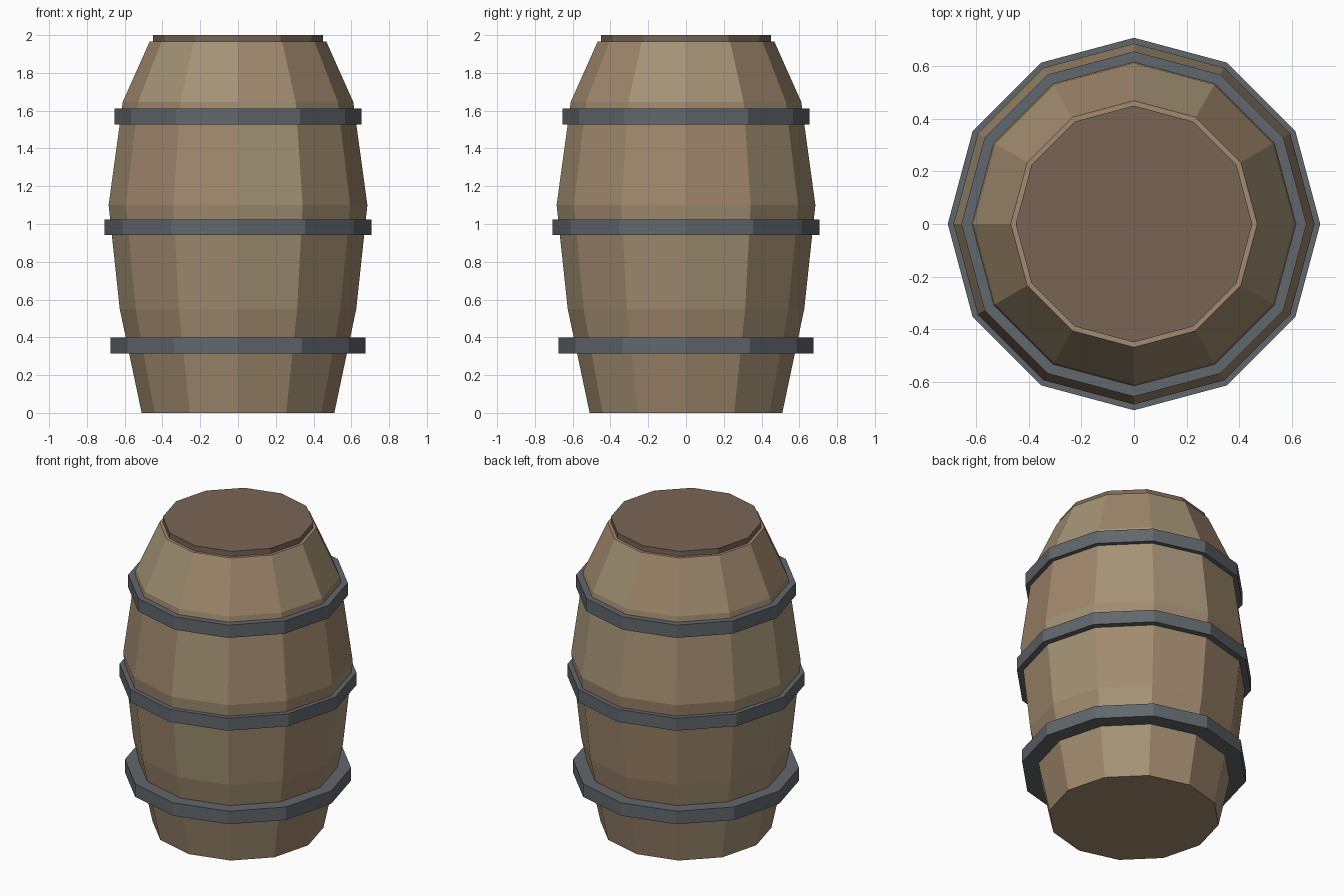
import bpy, bmesh, math, random

if "Cube" in bpy.data.objects:
    bpy.data.objects.remove(bpy.data.objects["Cube"])

random.seed(4)
SIDES = 12


def material(name, rgb):
    m = bpy.data.materials.new(name)
    m.diffuse_color = (*rgb, 1)
    m.use_nodes = True
    m.node_tree.nodes["Principled BSDF"].inputs["Base Color"].default_value = m.diffuse_color
    return m


def lathe(name, profile, mats, closed=False):
    """Revolve (radius, z) points; open profiles get flat end caps."""
    bm = bmesh.new()
    rings = []
    for r, z in profile:
        rings.append([bm.verts.new((r * math.cos(i * math.tau / SIDES),
                                    r * math.sin(i * math.tau / SIDES), z))
                      for i in range(SIDES)])
    pairs = list(zip(rings, rings[1:]))
    if closed:
        pairs.append((rings[-1], rings[0]))
    for a, b in pairs:
        for i in range(SIDES):
            j = (i + 1) % SIDES
            f = bm.faces.new((a[i], a[j], b[j], b[i]))
            f.material_index = random.randrange(len(mats))
    if not closed:
        bm.faces.new(rings[0][::-1])
        bm.faces.new(rings[-1])
    bmesh.ops.recalc_face_normals(bm, faces=bm.faces[:])
    me = bpy.data.meshes.new(name)
    bm.to_mesh(me)
    bm.free()
    for m in mats:
        me.materials.append(m)
    ob = bpy.data.objects.new(name, me)
    bpy.context.collection.objects.link(ob)
    return ob


woods = [material("wood_tan", (0.36, 0.26, 0.16)),
         material("wood_straw", (0.37, 0.29, 0.18)),
         material("wood_pink", (0.35, 0.24, 0.15))]
lid_wood = material("lid_wood", (0.19, 0.13, 0.09))
iron = material("iron", (0.12, 0.135, 0.15))

# Bulging staved body
lathe("barrel_body", [(0.51, 0), (0.626, 0.55), (0.685, 1.10),
                      (0.61, 1.647), (0.468, 1.965)], woods)

# Lid standing slightly proud of the rim
lathe("lid", [(0.449, 1.955), (0.449, 2.0)], [lid_wood])

# Iron hoops: inner radius, outer radius, bottom, top
for name, ri, ro, z0, z1 in [("lower_hoop", 0.57, 0.675, 0.315, 0.40),
                             ("middle_hoop", 0.66, 0.707, 0.943, 1.025),
                             ("upper_hoop", 0.61, 0.655, 1.528, 1.612)]:
    lathe(name, [(ri, z0), (ro, z0), (ro, z1), (ri, z1)], [iron], closed=True)
